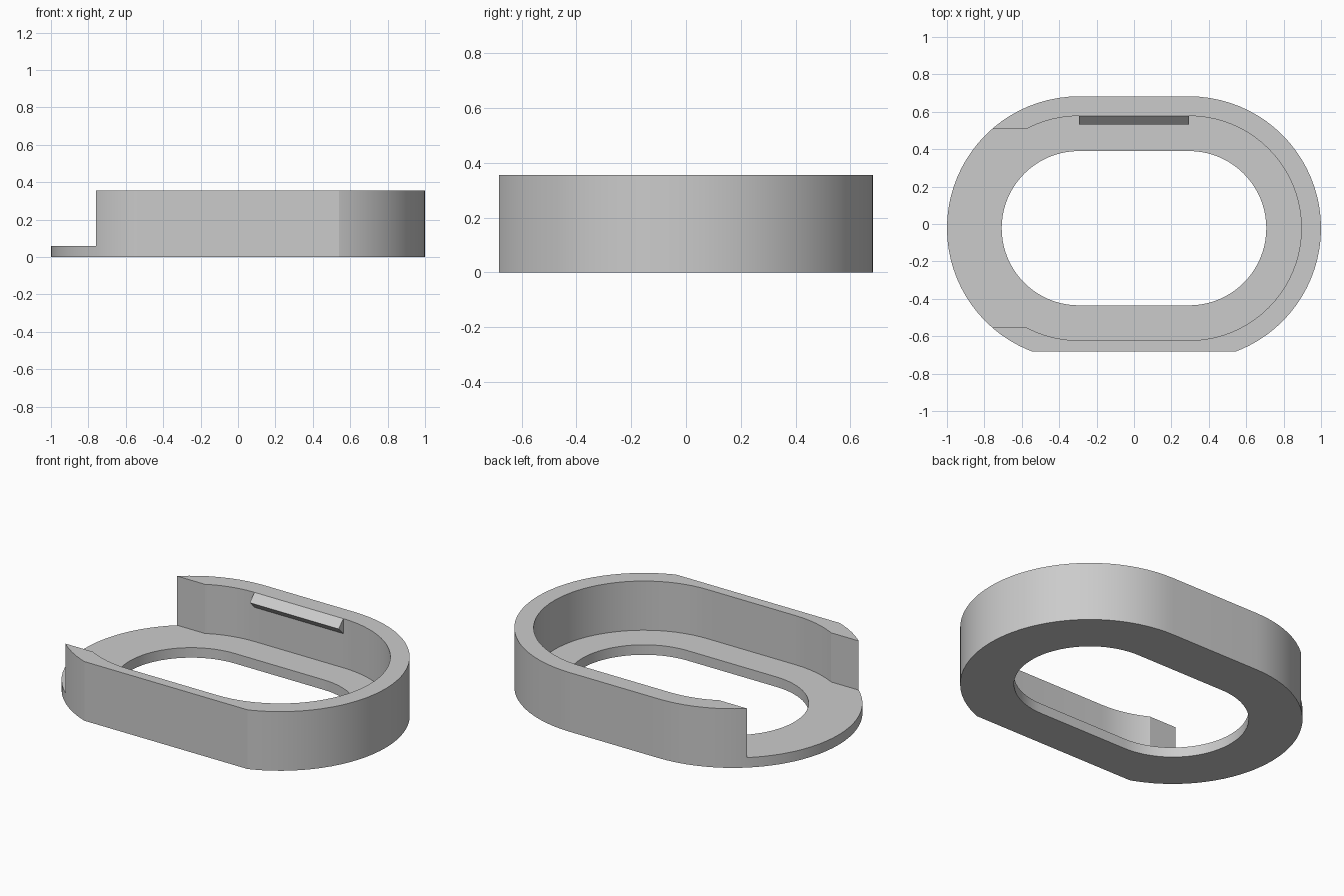
import bpy, bmesh, math

if "Cube" in bpy.data.objects:
    bpy.data.objects.remove(bpy.data.objects["Cube"])

CX, CY = 0.295, -0.0225          # arc centres of the oval
HEIGHT, FLOOR = 0.355, 0.06

grey = bpy.data.materials.new("light grey")
grey.use_nodes = True
colour = (0.6, 0.6, 0.6, 1)
grey.diffuse_color = colour
grey.node_tree.nodes["Principled BSDF"].inputs["Base Color"].default_value = colour


def oval(r, segments=40):
    """Outline of two half circles joined by straight sides."""
    points = []
    for side, start in ((1, -math.pi / 2), (-1, math.pi / 2)):
        for i in range(segments + 1):
            a = start + math.pi * i / segments
            points.append((side * CX + r * math.cos(a), CY + r * math.sin(a)))
    return points


def rect(x0, x1, y0, y1):
    return [(x0, y0), (x1, y0), (x1, y1), (x0, y1)]


def prism(name, outline, low, high, place=lambda u, v, w: (u, v, w)):
    """Extrude a closed outline from low to high."""
    bm = bmesh.new()
    face = bm.faces.new([bm.verts.new(place(u, v, low)) for u, v in outline])
    top = bmesh.ops.extrude_face_region(bm, geom=[face])["geom"]
    for v in top:
        if isinstance(v, bmesh.types.BMVert):
            i = [p for p in place(0, 0, high - low)]
            v.co.x += i[0]
            v.co.y += i[1]
            v.co.z += i[2]
    bmesh.ops.recalc_face_normals(bm, faces=bm.faces)
    mesh = bpy.data.meshes.new(name)
    bm.to_mesh(mesh)
    bm.free()
    mesh.materials.append(grey)
    obj = bpy.data.objects.new(name, mesh)
    bpy.context.collection.objects.link(obj)
    return obj


def select(obj):
    bpy.ops.object.select_all(action='DESELECT')
    obj.select_set(True)
    bpy.context.view_layer.objects.active = obj


def cut(obj, cutter):
    mod = obj.modifiers.new("cut", 'BOOLEAN')
    mod.operation = 'DIFFERENCE'
    mod.solver = 'EXACT'
    mod.object = cutter
    select(obj)
    bpy.ops.object.modifier_apply(modifier=mod.name)
    bpy.data.objects.remove(cutter)


# Oval tray body
body = prism("tray_body", oval(0.705), 0, HEIGHT)
# Flat front side
cut(body, prism("front_cutter", rect(-2, 2, -1, CY - 0.66), -1, 1))
# Recess above the floor, and the opening at the right end
cut(body, prism("recess_cutter", oval(0.6), FLOOR, 1))
cut(body, prism("opening_cutter", rect(-2, -0.4, CY - 0.53, CY + 0.53), FLOOR, 1))
# Hole through the floor
cut(body, prism("hole_cutter", oval(0.4125), -1, 1))
select(body)
bpy.ops.object.shade_smooth_by_angle(angle=math.radians(20))

# Wedge-shaped catch on the back wall
wall = CY + 0.6
prism("wall_catch", [(wall, HEIGHT), (wall - 0.045, HEIGHT - 0.045), (wall, HEIGHT - 0.09)],
      -CX, CX, lambda u, v, w: (w, u, v))
